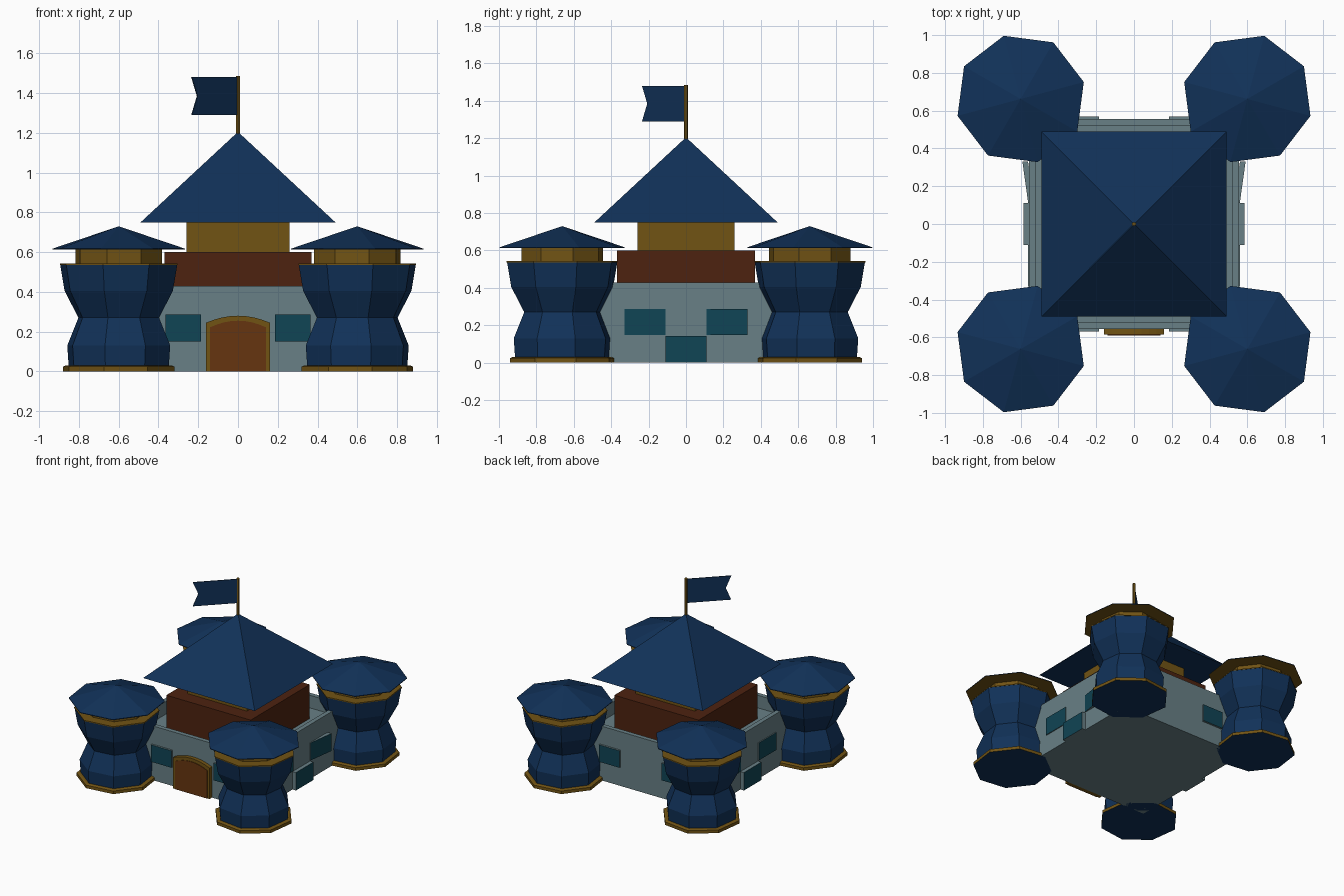
import bpy, bmesh, math
from mathutils import Matrix, Vector

if "Cube" in bpy.data.objects:
    bpy.data.objects.remove(bpy.data.objects["Cube"])

def mat(name, r, g, b):
    m = bpy.data.materials.new(name)
    m.diffuse_color = (r, g, b, 1)
    m.use_nodes = True
    m.node_tree.nodes["Principled BSDF"].inputs["Base Color"].default_value = m.diffuse_color
    return m

BLUE = mat("navy blue", .0055, .031, .098)
GOLD = mat("dark gold", .165, .087, .007)
GREY = mat("stone grey", .138, .215, .236)
BROWN = mat("red brown", .074, .0165, .005)
WOOD = mat("door wood", .132, .036, .005)
TEAL = mat("window teal", .005, .058, .09)

def finish(bm, name, mats, rule=None):
    bmesh.ops.recalc_face_normals(bm, faces=bm.faces)
    bm.normal_update()
    if rule:
        for f in bm.faces:
            f.material_index = rule(f)
    me = bpy.data.meshes.new(name)
    bm.to_mesh(me)
    bm.free()
    for m in mats:
        me.materials.append(m)
    ob = bpy.data.objects.new(name, me)
    bpy.context.collection.objects.link(ob)
    return ob

def box(name, lo, hi, mats, rule=None, shear=0):
    """Box between two corners; shear moves x along y for angled plates."""
    bm = bmesh.new()
    bmesh.ops.create_cube(bm, size=1)
    for v in bm.verts:
        v.co = Vector([lo[i] + (v.co[i] + .5) * (hi[i] - lo[i]) for i in range(3)])
        if shear:
            v.co.x += shear * (abs(v.co.y) - .11)
    return finish(bm, name, mats, rule)

def lathe(name, profile, centre, sx, sy, mats, rule=None, sides=8, phase=30):
    """Faceted turned shape, mirrored by sx and sy, capped at both ends."""
    bm = bmesh.new()
    rings = []
    for r, z in profile:
        n = sides if r > 0 else 1
        rings.append([bm.verts.new((
            sx * (centre[0] + r * math.cos(math.radians(phase + 360 * k / sides))),
            sy * (centre[1] + r * math.sin(math.radians(phase + 360 * k / sides))), z))
            for k in range(n)])
    for a, b in zip(rings, rings[1:]):
        for k in range(sides):
            j = (k + 1) % sides
            bm.faces.new([a[k], a[j], b[0]] if len(b) == 1 else [a[k], a[j], b[j], b[k]])
    for ring in (rings[0], rings[-1]):
        if len(ring) > 1:
            bm.faces.new(ring)
    return finish(bm, name, mats, rule)

def prism(name, points, depth, matrix, mats):
    """Extrude an outline drawn in x-z along y, then place it."""
    bm = bmesh.new()
    f = bm.faces.new([bm.verts.new((x, 0, z)) for x, z in points])
    ext = bmesh.ops.extrude_face_region(bm, geom=[f])["geom"]
    bmesh.ops.translate(bm, vec=(0, depth, 0),
                        verts=[g for g in ext if isinstance(g, bmesh.types.BMVert)])
    bm.transform(matrix)
    return finish(bm, name, mats)

def downward(f):
    return 1 if f.normal.z < -.9 else 0

# corner towers
C = (.60, .662)
for sx in (-1, 1):
    for sy in (-1, 1):
        lathe("tower_base_ring", [(.29, 0), (.29, .024), (.275, .03)], C, sx, sy,
              [GOLD, BLUE], downward)
        lathe("tower_body", [(.26, .015), (.268, .13), (.21, .27), (.282, .405), (.305, .537)],
              C, sx, sy, [BLUE])
        lathe("tower_rim", [(.307, .536), (.307, .543)], C, sx, sy, [GOLD])
        lathe("tower_neck", [(.225, .54), (.225, .615)], C, sx, sy, [GOLD])
        lathe("tower_roof", [(.346, .612), (.346, .617), (0, .73)], C, sx, sy,
              [BLUE, GOLD], downward)

# outer wall: solid block with a sunken walkway inside the parapet
bm = bmesh.new()
bmesh.ops.create_cube(bm, size=1, matrix=Matrix.Translation((0, 0, .215))
                      @ Matrix.Diagonal((1.11, 1.11, .43, 1)))
top = max(bm.faces, key=lambda f: f.calc_center_median().z)
bmesh.ops.inset_region(bm, faces=[top], thickness=.05)
ext = bmesh.ops.extrude_face_region(bm, geom=[top])["geom"]
bmesh.ops.translate(bm, vec=(0, 0, -.1),
                    verts=[g for g in ext if isinstance(g, bmesh.types.BMVert)])
bmesh.ops.delete(bm, geom=[top], context='FACES_ONLY')
finish(bm, "outer_wall", [GREY])

# keep and its roof
box("keep_lower", (-.37, -.37, .32), (.37, .37, .6), [BROWN])
box("keep_upper", (-.26, -.26, .59), (.26, .26, .755), [GOLD])
lathe("keep_roof", [(.49 * math.sqrt(2), .75), (0, 1.205)], (0, 0), 1, 1, [BLUE],
      sides=4, phase=45)

# windows: stone plates with a teal outer face
for s in (-1, 1):
    for x0 in (-.365, .185):
        box("window", (x0, s * .54, .15), (x0 + .18, s * .57, .285), [GREY, TEAL],
            lambda f: 1 if f.normal.y * s > .9 else 0)
    side = lambda f: 1 if f.normal.x * s > .9 else 0
    box("side_low_window", (s * .54, -.11, 0), (s * .585, .11, .142), [GREY, TEAL], side)
    box("side_front_window", (s * .53, -.33, .148), (s * .562, -.11, .287), [GREY, TEAL], side)
    box("side_back_window", (s * .53, .11, .148), (s * .56, .33, .287), [GREY, TEAL], side,
        shear=s * .14)

# arched door
def arch(w, spring, peak):
    return [(-w, 0)] + [(w * t / 4, spring + (peak - spring) * (1 - (t / 4) ** 2))
                        for t in range(-4, 5)] + [(w, 0)]

prism("door_frame", arch(.16, .245, .28), .05, Matrix.Translation((0, -.585, 0)), [GOLD])
prism("door", arch(.14, .222, .255), .008, Matrix.Translation((0, -.589, 0)), [WOOD])

# flagpole and swallow-tailed flag, flying diagonally
lathe("flagpole", [(.011, 1.18), (.011, 1.485)], (0, 0), 1, 1, [GOLD], sides=6)
L = .33
prism("flag", [(0, 1.29), (L, 1.29), (L - .04, 1.385), (L, 1.48), (0, 1.48)], .006,
      Matrix.Rotation(math.radians(225), 4, 'Z') @ Matrix.Translation((0, -.003, 0)), [BLUE])
